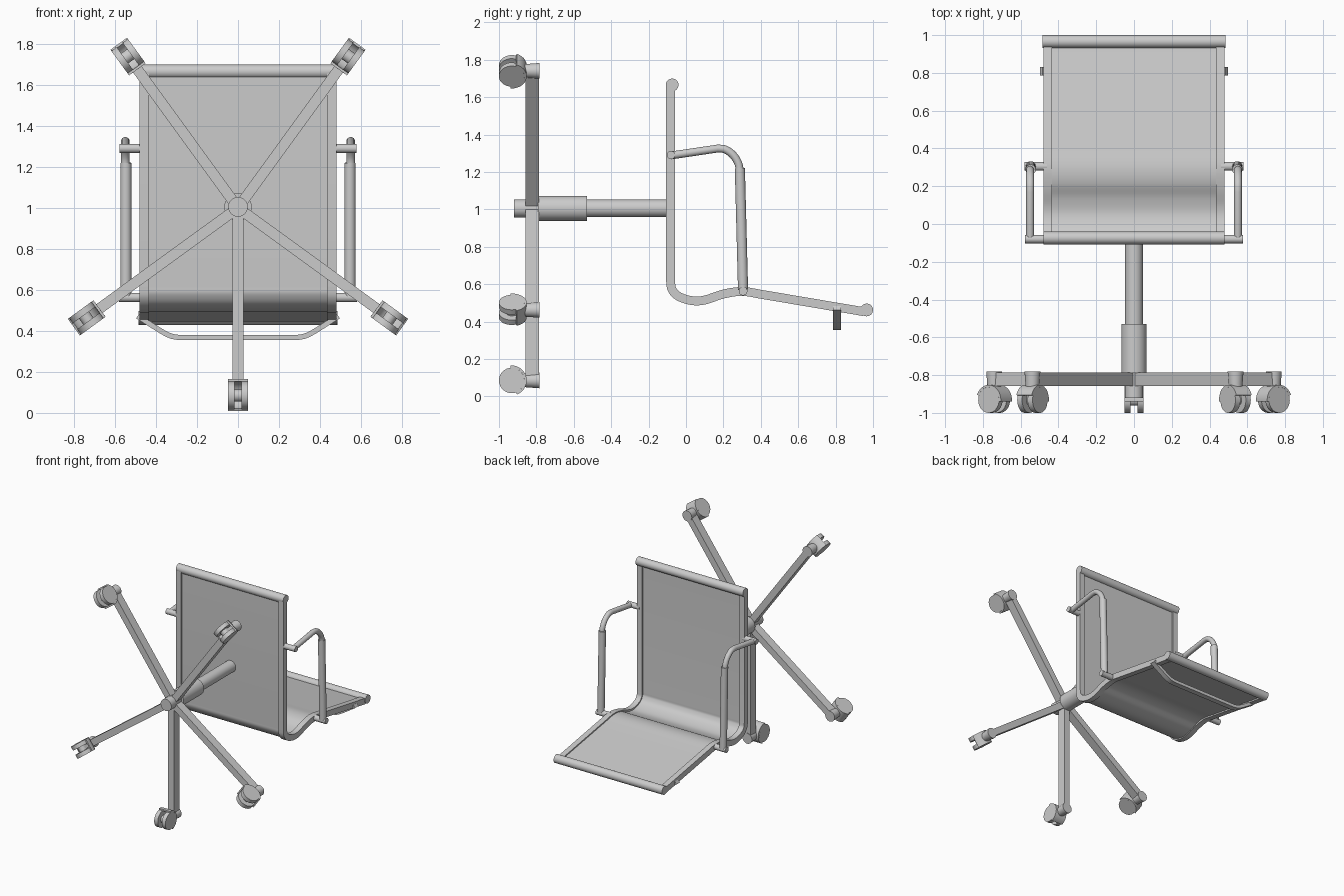
import bpy, bmesh, math
from mathutils import Vector, Matrix

if "Cube" in bpy.data.objects:
    bpy.data.objects.remove(bpy.data.objects["Cube"])

CZ = 1.005  # height of the column axis


def finish(name, bm, smooth=True):
    bmesh.ops.recalc_face_normals(bm, faces=bm.faces)
    me = bpy.data.meshes.new(name)
    bm.to_mesh(me)
    bm.free()
    ob = bpy.data.objects.new(name, me)
    bpy.context.collection.objects.link(ob)
    if smooth:
        bpy.ops.object.select_all(action='DESELECT')
        ob.select_set(True)
        bpy.context.view_layer.objects.active = ob
        bpy.ops.object.shade_smooth_by_angle(angle=math.radians(35))
    return ob


def add_rod(bm, a, b, r1, r2=None, seg=32):
    a, b = Vector(a), Vector(b)
    d = b - a
    m = Matrix.Translation((a + b) / 2) @ d.to_track_quat('Z', 'Y').to_matrix().to_4x4()
    bmesh.ops.create_cone(bm, cap_ends=True, segments=seg, radius1=r1,
                          radius2=r1 if r2 is None else r2, depth=d.length, matrix=m)


def add_box(bm, lo, hi):
    lo, hi = Vector(lo), Vector(hi)
    m = Matrix.Translation((lo + hi) / 2) @ Matrix.Diagonal((*(hi - lo), 1))
    bmesh.ops.create_cube(bm, size=1, matrix=m)


def rod(name, a, b, r1, r2=None):
    bm = bmesh.new()
    add_rod(bm, a, b, r1, r2)
    return finish(name, bm)


def spline(pts, n=6):
    """Smooth 2D path through the points."""
    p = [Vector(q) for q in pts]
    p = [2 * p[0] - p[1]] + p + [2 * p[-1] - p[-2]]
    out = []
    for i in range(1, len(p) - 2):
        for k in range(n):
            t = k / n
            a, b, c, d = p[i - 1:i + 3]
            out.append(0.5 * (2 * b + (c - a) * t + (2 * a - 5 * b + 4 * c - d) * t * t
                              + (3 * b - a - 3 * c + d) * t ** 3))
    return out + [p[-2]]


def add_ribbon(bm, path, thick, place, w0, w1):
    """Strip of given thickness along a 2D path, extruded from w0 to w1."""
    rings = []
    for i, p in enumerate(path):
        t = (path[min(i + 1, len(path) - 1)] - path[max(i - 1, 0)]).normalized()
        n = Vector((-t.y, t.x)) * thick / 2
        rings.append([bm.verts.new(place(q, w)) for q, w in
                      ((p + n, w0), (p + n, w1), (p - n, w1), (p - n, w0))])
    for a, b in zip(rings, rings[1:]):
        for k in range(4):
            bm.faces.new((a[k], a[(k + 1) % 4], b[(k + 1) % 4], b[k]))
    bm.faces.new(rings[0])
    bm.faces.new(rings[-1])


def ribbon(name, path, thick, place, w0, w1):
    bm = bmesh.new()
    add_ribbon(bm, path, thick, place, w0, w1)
    return finish(name, bm)


def tube(name, pts, r):
    cu = bpy.data.curves.new(name, 'CURVE')
    cu.dimensions = '3D'
    cu.bevel_depth, cu.bevel_resolution, cu.use_fill_caps = r, 6, True
    s = cu.splines.new('POLY')
    s.points.add(len(pts) - 1)
    for q, p in zip(s.points, pts):
        q.co = (*p, 1)
    tmp = bpy.data.objects.new(name + "_path", cu)
    bpy.context.collection.objects.link(tmp)
    bpy.context.view_layer.update()
    me = bpy.data.meshes.new_from_object(tmp.evaluated_get(bpy.context.evaluated_depsgraph_get()))
    bpy.data.objects.remove(tmp)
    bm = bmesh.new()
    bm.from_mesh(me)
    return finish(name, bm)


yz = lambda q, w: (w, q.x, q.y)   # side profile, extruded across x
xz = lambda q, w: (q.x, w, q.y)   # front profile, extruded along y
xy = lambda q, w: (q.x, q.y, w)   # caster profile, extruded along its axle

# Sling panel and side rails share the bent side profile
straight = [Vector((-0.083, 1.66))]
rail = straight + spline([(-0.083, 0.62), (-0.075, 0.572), (-0.04, 0.535), (0.03, 0.512), (0.1, 0.515),
                          (0.2, 0.547), (0.3, 0.561), (0.4, 0.546)]) + [Vector((0.95, 0.453))]
sling = straight + spline([(-0.083, 0.62), (-0.078, 0.58), (-0.04, 0.535), (0.05, 0.508), (0.14, 0.522),
                           (0.22, 0.555), (0.3, 0.563), (0.4, 0.546)]) + [Vector((0.955, 0.453))]
ribbon("sling_panel", sling, 0.026, yz, -0.435, 0.435)
for s, side in ((-1, "left"), (1, "right")):
    ribbon(side + "_rail", rail, 0.047, yz, s * 0.435, s * 0.48)

# End rods of the seat and the back
rod("seat_front_rod", (-0.48, -0.074, 1.665), (0.48, -0.074, 1.665), 0.034)
rod("back_top_rod", (-0.485, 0.966, 0.462), (0.485, 0.966, 0.462), 0.034)

# Flat brace behind the back
half = spline([(0.29, 0.368), (0.33, 0.376), (0.38, 0.402), (0.49, 0.472)], 4)
brace = [Vector((-p.x, p.y)) for p in reversed(half)] + half
ribbon("back_brace", brace, 0.025, xz, 0.787, 0.83)

# Arm loops, grips and mounting pegs
bend = spline([(0.17, 1.325), (0.21, 1.32), (0.252, 1.29), (0.28, 1.245), (0.288, 1.2)], 4)
loop = [Vector((-0.08, 1.288))] + bend + [Vector((0.305, 0.56))]
for s, side in ((-1, "left"), (1, "right")):
    tube(side + "_arm", [(s * 0.55, p.x, p.y) for p in loop], 0.021)
    rod(side + "_arm_grip", (s * 0.547, 0.288, 1.22), (s * 0.547, 0.305, 0.57), 0.027)
    rod(side + "_lower_peg", (s * 0.46, 0.305, 0.563), (s * 0.58, 0.305, 0.563), 0.023)
    rod(side + "_upper_peg", (s * 0.46, -0.08, 1.29), (s * 0.578, -0.08, 1.29), 0.022)

# Gas column
rod("column_hub", (0, -0.92, CZ), (0, -0.78, CZ), 0.048)
rod("column_sleeve", (0, -0.79, CZ), (0, -0.53, CZ), 0.067)
rod("column_piston", (0, -0.53, CZ), (0, -0.085, CZ), 0.047)

# One base leg and its caster, pointing along local +x
R, WY = 0.915, -0.932
bm = bmesh.new()
add_box(bm, (0.0, -0.857, -0.026), (0.915, -0.787, 0.026))
leg = finish("base_leg", bm, False)

bm = bmesh.new()
add_rod(bm, (R, -0.86, 0), (R, -0.782, 0), 0.036, 0.042)
add_box(bm, (R - 0.03, WY, -0.014), (R + 0.03, -0.85, 0.014))
arc = [Vector((R + 0.074 * math.cos(a), WY + 0.074 * math.sin(a)))
       for a in (math.radians(20 + 165 * i / 20) for i in range(21))]
add_ribbon(bm, arc, 0.012, xy, -0.05, 0.05)
fork = finish("caster_hood", bm)

bm = bmesh.new()
for s in (-1, 1):
    add_rod(bm, (R, WY, s * 0.018), (R, WY, s * 0.05), 0.068)
add_rod(bm, (R, WY, -0.02), (R, WY, 0.02), 0.03)
wheels = finish("caster_wheels", bm)

# Spread the legs round the column
for i, ang in enumerate((-90, -36, 54, 126, -144)):
    for src in (leg, fork, wheels):
        ob = src
        if i:
            ob = src.copy()
            ob.name = f"{src.name}_{i + 1}"
            bpy.context.collection.objects.link(ob)
        ob.location = (0, 0, CZ - 0.005)
        ob.rotation_euler = (0, -math.radians(ang), 0)
